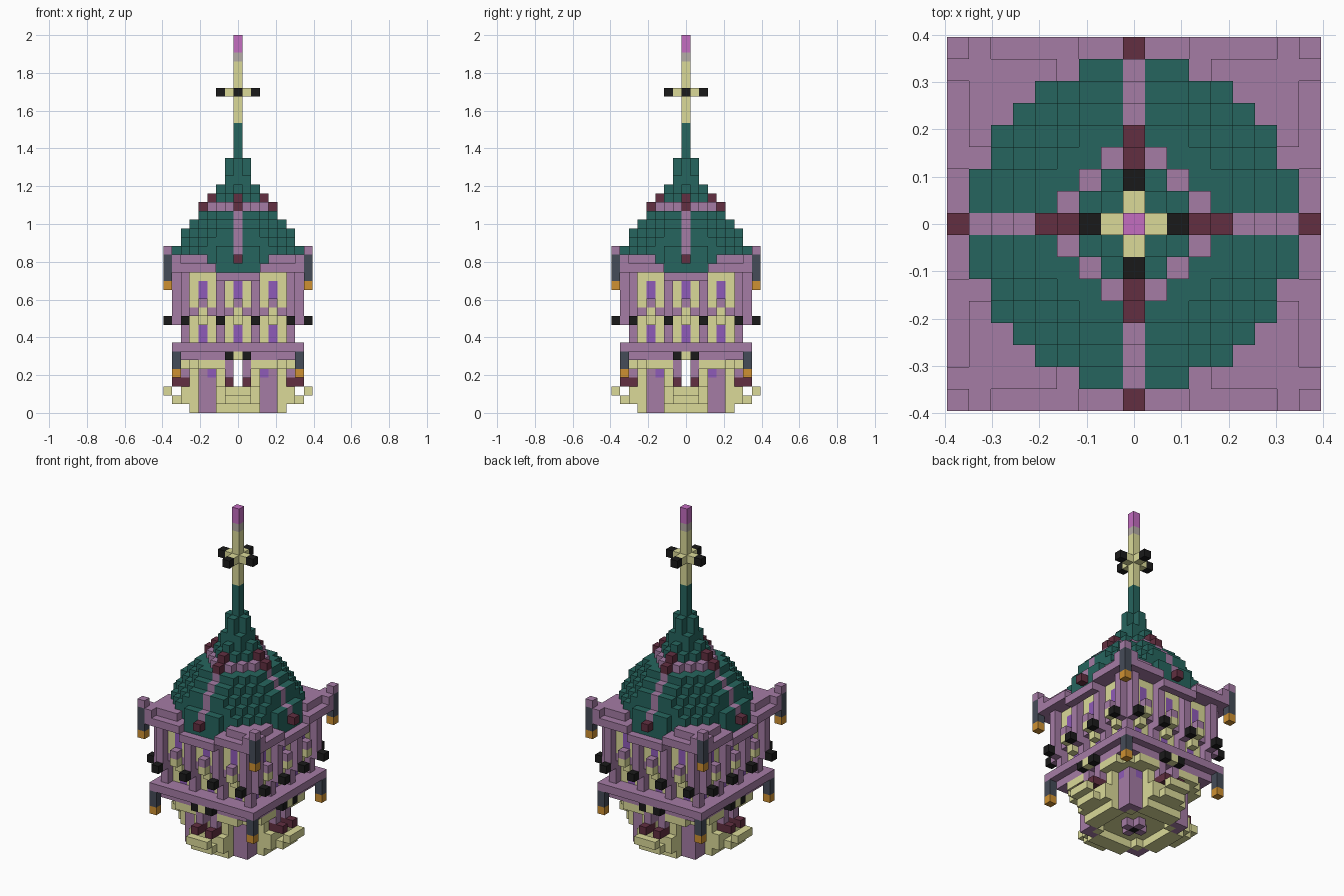
import bpy, bmesh

if "Cube" in bpy.data.objects:
    bpy.data.objects.remove(bpy.data.objects["Cube"], do_unlink=True)

CELL = 2 / 43
PALETTE = {
    "mauve": "A57CA5", "dark green": "26655E", "maroon": "622F41", "black": "1A1A1A",
    "cream": "DBDA99", "magenta": "C36DC0", "violet": "8F5BB8", "slate": "454C58",
    "amber": "CF9132", "warm grey": "B5ACA6",
}


def linear(code):
    vals = [int(code[n:n + 2], 16) / 255 for n in (0, 2, 4)]
    return [v / 12.92 if v < 0.04 else ((v + 0.055) / 1.055) ** 2.4 for v in vals] + [1]


mats = {}
for name, code in PALETTE.items():
    m = bpy.data.materials.new(name)
    m.use_nodes = True
    m.diffuse_color = linear(code)
    m.node_tree.nodes["Principled BSDF"].inputs["Base Color"].default_value = linear(code)
    mats[name] = m

grid = {}  # cell -> (part, colour)


def span(v):
    return range(v[0], v[1] + 1) if isinstance(v, tuple) else (v,)


def block(part, colour, xs, ys, zs):
    """Block of cells repeated on all four sides and mirrored."""
    for x in span(xs):
        for y in span(ys):
            for z in span(zs):
                for a, b in ((x, y), (y, x)):
                    for sa in (1, -1):
                        for sb in (1, -1):
                            grid[a * sa, b * sb, z] = (part, colour)


def disc(part, colour, r2, zs, inner=-1, limit=8):
    """Round layer of cells between two squared radii."""
    for x in range(limit + 1):
        for y in range(limit + 1):
            if inner < x * x + y * y <= r2:
                block(part, colour, x, y, zs)


def carve(xs, ys, zs):
    block("gap", "black", xs, ys, zs)
    for c in [c for c, v in grid.items() if v[0] == "gap"]:
        del grid[c]


# Round base, recessed underneath, and hollow ground floor
disc("base", "cream", 29, 0, 13)
disc("base", "cream", 29, (1, 2))
block("base_boss", "mauve", 0, 1, 0)
block("base_boss", "black", 0, 0, 0)
disc("arcade", "cream", 29, (3, 4), 13)
disc("arcade", "cream", 53, 5, 13, 6)
carve(0, (0, 6), (3, 5))
for a, b in ((4, 3), (4, 4)):
    block("arcade_pilasters", "mauve", a, b, (0, 4))
block("arcade_windows", "violet", 3, 4, 4)
block("arcade_jambs", "mauve", 1, (5, 6), (4, 5))

# Four small balconies
block("balconies", "cream", (0, 2), 6, (1, 2))
block("balconies", "cream", (0, 1), 7, 1)
block("balconies", "cream", (0, 1), 8, 2)
block("balcony_rails", "maroon", 1, (6, 7), 3)

# Lower cornice with hanging lanterns
block("lower_cornice", "mauve", (0, 6), (0, 6), 6)
block("lower_cornice", "mauve", (0, 7), (0, 7), 7)
block("cornice_bracket", "cream", 0, 7, 6)
block("cornice_knobs", "black", 1, 7, 6)
block("lower_lantern_posts", "slate", 7, 7, (5, 6))
block("lower_lanterns", "amber", 7, 7, 4)

# Two storeys of walls, pillars and windows
block("lower_walls", "cream", (0, 5), (0, 5), (8, 10))
block("upper_walls", "cream", (0, 6), (0, 6), (12, 15))
block("floor_band", "mauve", (0, 6), (0, 6), 11)
for x in (2, 6):
    block("lower_pillars", "mauve", x, 6, (8, 10))
    block("upper_pillars", "mauve", x, (6, 7), (10, 15))
    block("pillar_knobs", "black", x, 8, 10)
for x in (0, 4):
    block("lower_windows", "violet", x, 5, (8, 9))
    block("upper_windows", "violet", x, 6, (13, 14))
    block("window_heads", "cream", x, 6, 10)
    block("sill_brackets", "cream", x, (6, 7), 11)
    block("window_sills", "mauve", x, (6, 7), 12)

# Eaves stepping up towards the corners, with lanterns
block("eaves", "mauve", (0, 7), (0, 7), 16)
block("eaves", "mauve", (4, 7), 7, 17)
block("eaves", "mauve", (5, 6), (5, 6), 17)
block("eave_beams", "mauve", (0, 2), 8, 15)
block("eave_beams", "mauve", (3, 7), 8, 16)
block("eave_beams", "mauve", 7, 8, 17)
block("eave_beams", "mauve", 8, 8, 18)
block("upper_lantern_posts", "slate", 8, 8, (15, 17))
block("upper_lanterns", "amber", 8, 8, 14)

# Stepped dome with ribs on the four axes
profile = [(16, 53), (17, 53), (18, 53), (19, 45), (20, 40), (21, 29), (22, 20)]
for z, r2 in profile:
    disc("dome", "dark green", r2, z)
    if z > 17:
        block("dome_ribs", "mauve", 0, int(r2 ** 0.5), z)
block("dome_ribs", "mauve", 0, 7, 17)
block("eave_studs", "maroon", 0, 8, 17)

# Crown ring and neck
disc("crown_ring", "mauve", 10, 23)
disc("neck", "dark green", 5, 24)
disc("neck", "dark green", 4, 25)
block("neck", "dark green", (0, 1), (0, 1), 26)
block("neck", "dark green", 0, (0, 1), (27, 28))
block("crown_studs", "maroon", 0, 4, 23)
block("crown_studs", "maroon", 0, 3, (23, 24))

# Spire, cross arms and tip
block("spire_foot", "dark green", 0, 0, (29, 32))
block("spire", "cream", 0, 0, (33, 39))
block("spire_arms", "cream", 0, 1, 36)
block("spire_knobs", "black", 0, 2, 36)
block("spire_collar", "warm grey", 0, 0, 40)
block("spire_tip", "magenta", 0, 0, (41, 42))


def build(part):
    """Mesh of the exposed cell faces of one part."""
    bm = bmesh.new()
    used = sorted({v[1] for v in grid.values() if v[0] == part})
    for cell, (owner, colour) in grid.items():
        if owner != part:
            continue
        for axis in range(3):
            for side in (-1, 1):
                near = list(cell)
                near[axis] += side
                if tuple(near) in grid:
                    continue
                u, v = (axis + 1) % 3, (axis + 2) % 3
                loop = []
                for du, dv in ((-1, -1), (1, -1), (1, 1), (-1, 1)):
                    p = [cell[0], cell[1], cell[2] + 0.5]
                    p[axis] += side / 2
                    p[u] += du / 2
                    p[v] += dv / 2
                    loop.append(bm.verts.new([c * CELL for c in p]))
                face = bm.faces.new(loop if side > 0 else loop[::-1])
                face.material_index = used.index(colour)
    bmesh.ops.remove_doubles(bm, verts=bm.verts[:], dist=CELL / 100)
    mesh = bpy.data.meshes.new(part)
    bm.to_mesh(mesh)
    bm.free()
    for colour in used:
        mesh.materials.append(mats[colour])
    bpy.context.collection.objects.link(bpy.data.objects.new(part, mesh))


for part in sorted({v[0] for v in grid.values()}):
    build(part)
